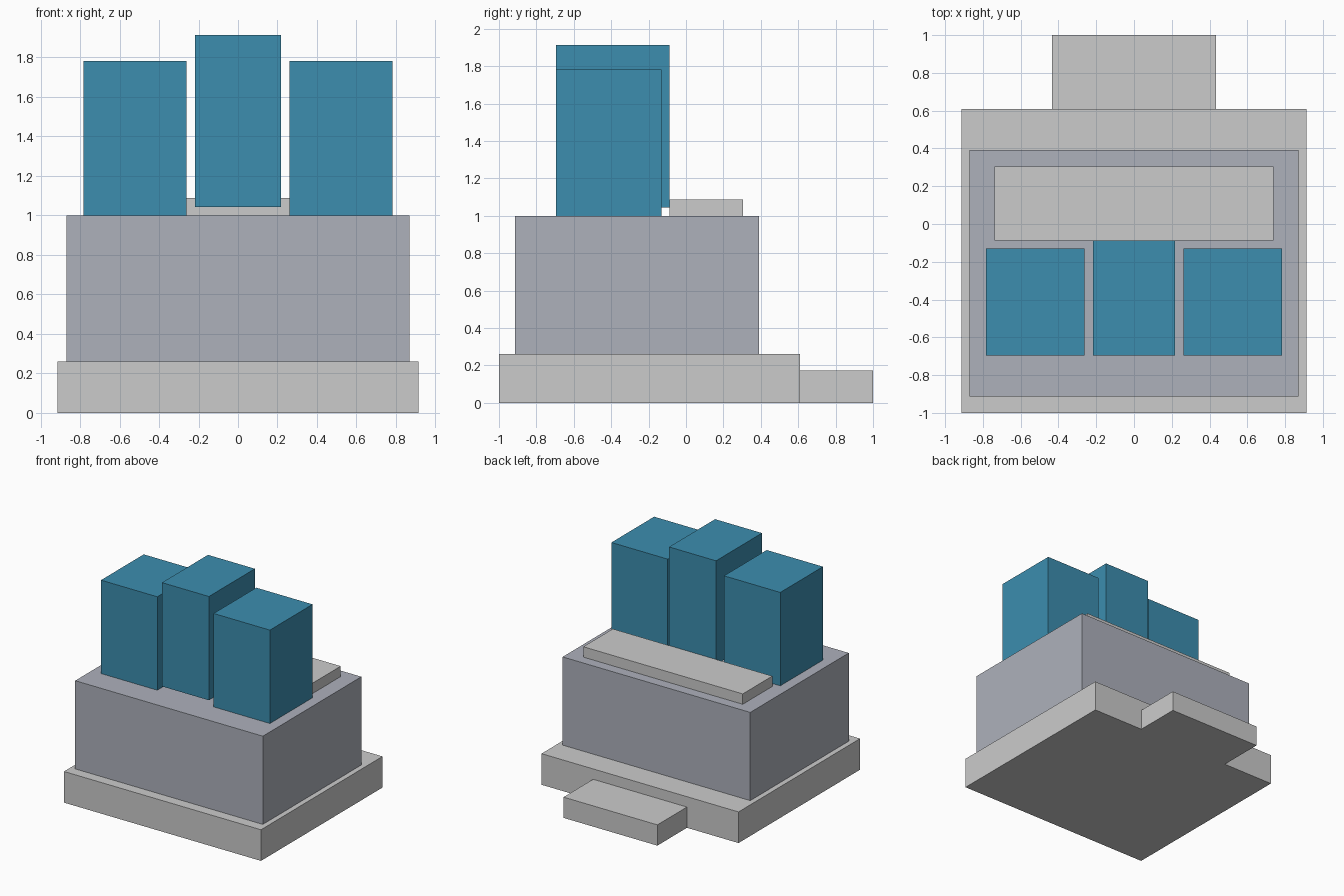
import bpy
import bmesh
from mathutils import Matrix, Vector

if "Cube" in bpy.data.objects:
    bpy.data.objects.remove(bpy.data.objects["Cube"])

U = 1 / 23  # modelling grid: 23 steps per unit


def material(name, rgb):
    mat = bpy.data.materials.new(name)
    mat.diffuse_color = (*rgb, 1)
    mat.use_nodes = True
    mat.node_tree.nodes["Principled BSDF"].inputs["Base Color"].default_value = mat.diffuse_color
    return mat


def box(name, x, y, z, mat=None, inset=0.0):
    """Box from (min, max) ranges in grid steps, optionally shrunk by inset."""
    lo, hi = (Vector(c) * U for c in zip(x, y, z))
    size = hi - lo - Vector((inset, inset, inset)) * 2
    bm = bmesh.new()
    bmesh.ops.create_cube(bm, size=1, matrix=Matrix.Diagonal((*size, 1)))
    mesh = bpy.data.meshes.new(name)
    bm.to_mesh(mesh)
    bm.free()
    if mat:
        mesh.materials.append(mat)
    obj = bpy.data.objects.new(name, mesh)
    obj.location = (lo + hi) / 2
    bpy.context.collection.objects.link(obj)
    return obj


blue = material("blue", (0.045, 0.27, 0.43))
steel = material("steel_grey", (0.42, 0.44, 0.50))
gold = material("gold", (0.48, 0.31, 0.02))

# Plinth with a low step at the back
box("base", (-21, 21), (-23, 14), (0, 6))
box("back_step", (-10, 10), (14, 23), (0, 4))

# Main block
box("body", (-20, 20), (-21, 9), (6, 23), steel)

# Raised slab on the rear half, with a gold core just under its surface
box("top_slab", (-17, 17), (-2, 7), (23, 25))
box("slab_core", (-17, 17), (-2, 7), (23, 25), gold, inset=0.003)

# Blue blocks: a matching outer pair and a taller one floating between them
for side, x in (("left", (-18, -6)), ("right", (6, 18))):
    box(side + "_block", x, (-16, -3), (23, 41), blue)
box("centre_block", (-5, 5), (-16, -2), (24, 44), blue)
